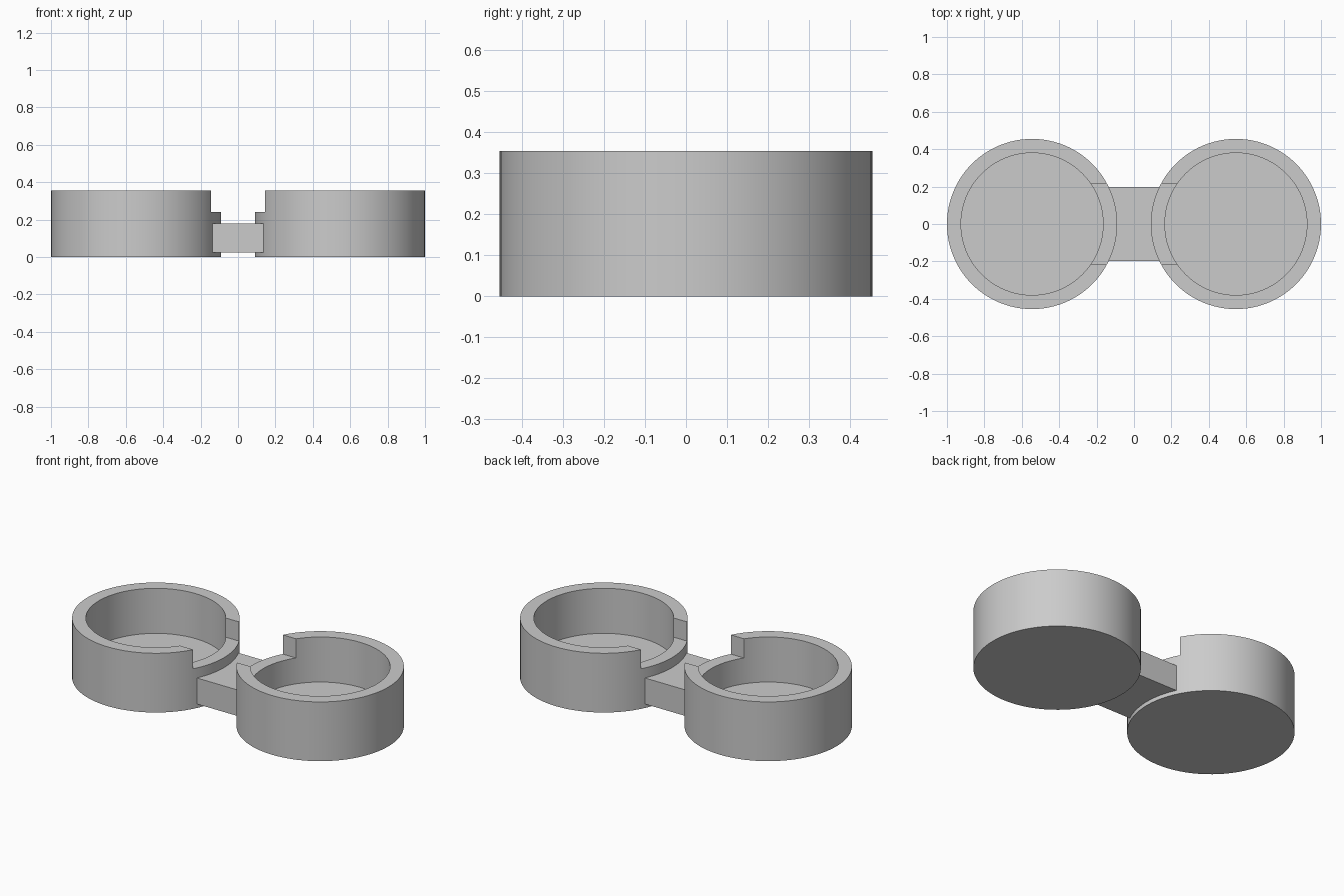
import bpy
import bmesh
import math

cube = bpy.data.objects.get("Cube")
if cube:
    bpy.data.objects.remove(cube, do_unlink=True)

OUTER, INNER, HEIGHT, FLOOR = 0.455, 0.38, 0.355, 0.085
CENTRE_X = 0.545
SEGMENTS = 96

grey = bpy.data.materials.new("plain grey")
grey.use_nodes = True
grey.diffuse_color = (0.6, 0.6, 0.6, 1)
grey.node_tree.nodes["Principled BSDF"].inputs["Base Color"].default_value = (0.6, 0.6, 0.6, 1)


def add_object(name, bm):
    bmesh.ops.recalc_face_normals(bm, faces=bm.faces[:])
    mesh = bpy.data.meshes.new(name)
    bm.to_mesh(mesh)
    bm.free()
    mesh.materials.append(grey)
    obj = bpy.data.objects.new(name, mesh)
    bpy.context.collection.objects.link(obj)
    return obj


def add_box(name, low, high):
    bm = bmesh.new()
    bmesh.ops.create_cube(bm, size=1)
    for v in bm.verts:
        v.co = [(a + b) / 2 + c * (b - a) for a, b, c in zip(low, high, v.co)]
    return add_object(name, bm)


def add_cup(name, side):
    # Closed cup wall made of stacked rings, capped under the base and on the floor
    bm = bmesh.new()
    profile = [(OUTER, 0), (OUTER, HEIGHT), (INNER, HEIGHT), (INNER, FLOOR)]
    rings = []
    for radius, z in profile:
        angles = [2 * math.pi * i / SEGMENTS for i in range(SEGMENTS)]
        rings.append([bm.verts.new((side * CENTRE_X + radius * math.cos(a),
                                    radius * math.sin(a), z)) for a in angles])
    for low, high in zip(rings, rings[1:]):
        for i in range(SEGMENTS):
            j = (i + 1) % SEGMENTS
            bm.faces.new((low[i], low[j], high[j], high[i]))
    bm.faces.new(rings[0])
    bm.faces.new(rings[-1])
    cup = add_object(name, bm)

    # Notch lowering the wall that faces the other cup
    xs = sorted((side * 0.02, side * 0.40))
    cutter = add_box("notch_cutter", (xs[0], -0.217, 0.24), (xs[1], 0.217, 0.5))
    cutter.hide_render = True
    cut = cup.modifiers.new("notch", "BOOLEAN")
    cut.operation = "DIFFERENCE"
    cut.solver = "EXACT"
    cut.object = cutter
    bpy.ops.object.select_all(action="DESELECT")
    cup.select_set(True)
    bpy.context.view_layer.objects.active = cup
    bpy.ops.object.modifier_apply(modifier=cut.name)
    bpy.data.objects.remove(cutter, do_unlink=True)
    bpy.ops.object.shade_smooth_by_angle(angle=math.radians(30))


add_cup("left_cup", 1)
add_cup("right_cup", -1)

# Bar joining the cups, with its ends buried in the walls
add_box("connecting_bar", (-0.155, -0.197, 0.024), (0.155, 0.197, 0.18))
